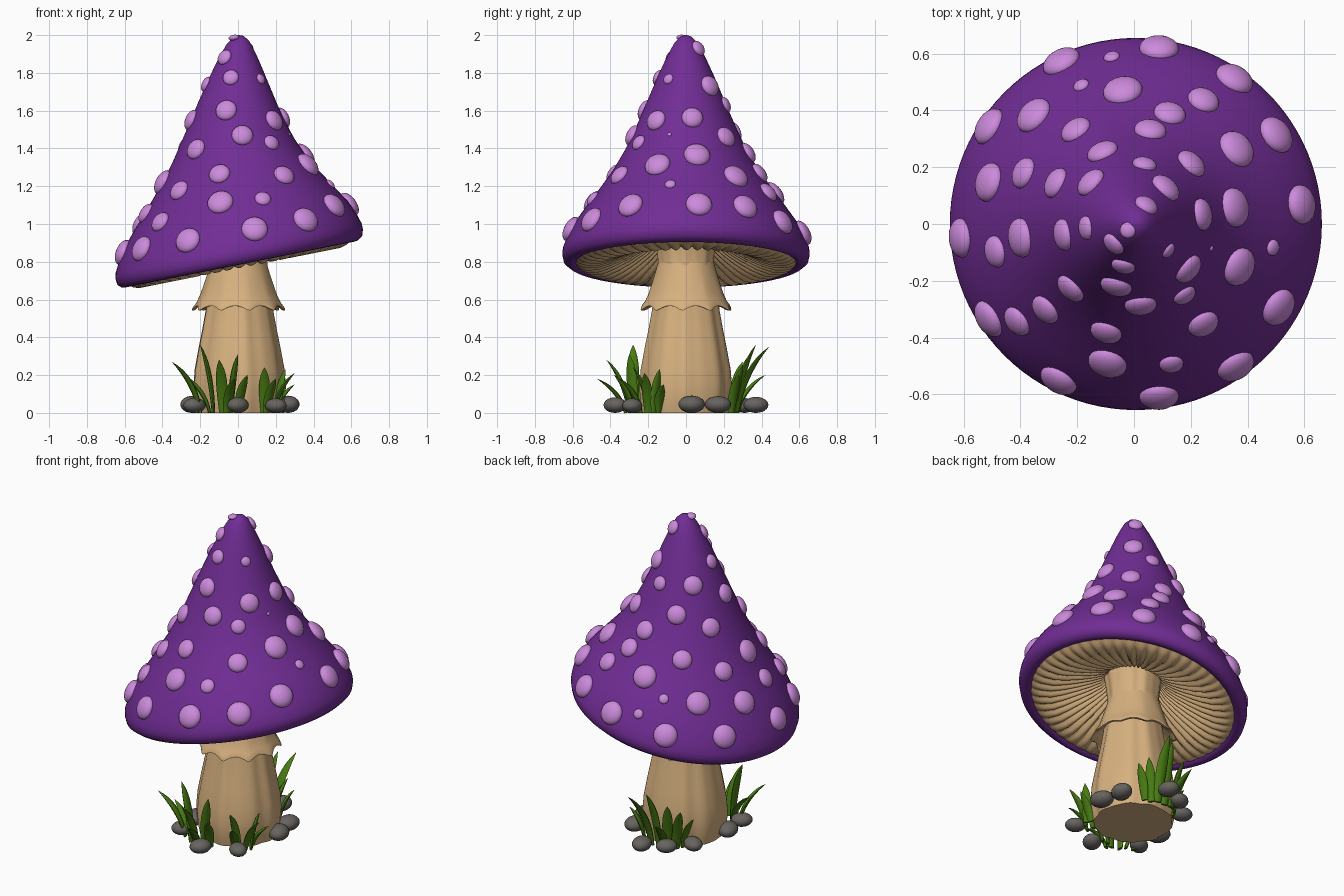
import bpy, bmesh, math, random
from mathutils import Vector, Matrix

if "Cube" in bpy.data.objects:
    bpy.data.objects.remove(bpy.data.objects["Cube"])

random.seed(4)
TAU = 2 * math.pi


def material(name, rgb):
    m = bpy.data.materials.new(name)
    m.diffuse_color = (*rgb, 1)
    m.use_nodes = True
    m.node_tree.nodes["Principled BSDF"].inputs["Base Color"].default_value = m.diffuse_color
    return m


PURPLE = material("purple", (0.165, 0.026, 0.30))
PINK = material("pink_violet", (0.60, 0.255, 0.71))
TAN = material("tan", (0.68, 0.44, 0.215))
GREEN = material("grass_green", (0.065, 0.20, 0.006))
GREY = material("stone_grey", (0.135, 0.125, 0.115))


def finish(bm, name, mat, angle=60):
    bmesh.ops.recalc_face_normals(bm, faces=bm.faces)
    me = bpy.data.meshes.new(name)
    bm.to_mesh(me)
    bm.free()
    me.materials.append(mat)
    ob = bpy.data.objects.new(name, me)
    bpy.context.collection.objects.link(ob)
    bpy.ops.object.select_all(action='DESELECT')
    ob.select_set(True)
    bpy.context.view_layer.objects.active = ob
    bpy.ops.object.shade_smooth_by_angle(angle=math.radians(angle))
    return ob


def loft(bm, rings, cap_start=False, cap_end=False):
    """Skin a list of closed rings of points."""
    vs = [[bm.verts.new(p) for p in ring] for ring in rings]
    n = len(vs[0])
    for a, b in zip(vs, vs[1:]):
        for i in range(n):
            j = (i + 1) % n
            bm.faces.new((a[i], a[j], b[j], b[i]))
    if cap_start:
        bm.faces.new(vs[0][::-1])
    if cap_end:
        bm.faces.new(vs[-1])


def revolve(name, profile, segs, point, mat, caps=(False, False)):
    bm = bmesh.new()
    loft(bm, [[point(r, h, TAU * i / segs) for i in range(segs)]
              for r, h in profile], *caps)
    return finish(bm, name, mat)


# --- Cap: leaning cone with a rolled rim ---
SLOPE = 0.2
OUTER = [(0.004, 2.0), (0.03, 1.99), (0.06, 1.96), (0.088, 1.91), (0.113, 1.86),
         (0.145, 1.79), (0.188, 1.69), (0.23, 1.59), (0.274, 1.49), (0.322, 1.39),
         (0.38, 1.29), (0.45, 1.19), (0.525, 1.09), (0.59, 1.0), (0.632, 0.92),
         (0.652, 0.87), (0.655, 0.84)]
LIP = [(0.648, 0.807), (0.625, 0.788), (0.60, 0.785), (0.58, 0.795), (0.57, 0.82)]


def shift(h):
    t = min(max((h - 0.8) / 1.2, 0), 1)
    return 0.01 * (1 - t) - 0.03 * math.sin(math.pi * t)


def cap_point(r, h, a):
    x = r * math.cos(a)
    return Vector((x + shift(h), r * math.sin(a), h + SLOPE * x))


def cap_radius(h):
    for (r0, h0), (r1, h1) in zip(OUTER, OUTER[1:]):
        if h1 <= h <= h0:
            return r0 + (r1 - r0) * (h0 - h) / (h0 - h1)
    return OUTER[-1][0]


revolve("cap", OUTER + LIP, 96, cap_point, PURPLE, (True, False))

# --- Gills: pleated underside ---
GILLS = [(0.59, 0.80), (0.565, 0.782), (0.53, 0.775), (0.47, 0.778), (0.40, 0.80),
         (0.32, 0.835), (0.25, 0.87), (0.19, 0.905), (0.13, 0.97)]


def gill_point(r, h, a):
    w = 0.013 * math.sin(math.pi * min(max((r - 0.11) / 0.48, 0), 1)) ** 0.5
    return cap_point(r, h + w * (1 - 2 * abs(math.sin(26 * a + 3 * r))), a)


revolve("gills", GILLS, 416, gill_point, TAN)

# --- Spots: plan positions dropped onto the cap surface, grouped by size ---
SPOTS = {
    0.070: [(-.26, .58), (.09, .63), (.36, .52), (-.36, .39), (-.52, .35), (-.52, .15),
            (.37, .27), (.51, .32), (.60, .07), (-.41, -.05), (-.62, -.05), (.38, -.155),
            (-.52, -.34), (.52, -.30), (-.095, -.50), (-.27, -.56), (.09, -.62),
            (.365, -.51), (-.04, .48), (.365, .06)],
    0.057: [(.25, .445), (.13, .40), (.06, .34), (-.21, .34), (-.115, .265), (-.16, .155),
            (-.285, .15), (-.40, .185), (.21, .22), (.12, .135), (.25, .035), (-.26, -.04),
            (-.50, -.10), (.20, -.165), (-.23, -.235), (-.065, -.23), (.025, -.295),
            (-.32, -.31), (-.42, -.35), (-.10, -.39), (.25, -.36)],
    0.043: [(.05, .075), (-.18, -.015), (-.08, -.08), (-.04, -.16), (.04, .22),
            (.135, -.505), (.185, -.26)],
    0.029: [(-.08, .60), (-.19, .50), (.13, -.10), (.50, -.085), (-.012, -.012)],
    0.010: [(.285, -.09)],
}
bm = bmesh.new()
for size, places in SPOTS.items():
    for x, y in places:
        heights = [0.93 + i * 0.005 for i in range(213)]
        h = min(heights, key=lambda v: abs(cap_radius(v) + 0.012 - math.hypot(x - shift(v), y)))
        a = math.atan2(y, x - shift(h))
        p = cap_point(cap_radius(h), h, a)
        along = cap_point(cap_radius(h), h, a + 0.01) - cap_point(cap_radius(h), h, a - 0.01)
        down = cap_point(cap_radius(h - 0.02), h - 0.02, a) - cap_point(cap_radius(h + 0.02), h + 0.02, a)
        normal = down.cross(along).normalized()
        rot = normal.to_track_quat('Z', 'Y').to_matrix().to_4x4()
        bmesh.ops.create_uvsphere(
            bm, u_segments=20, v_segments=12, radius=1,
            matrix=Matrix.Translation(p) @ rot @ Matrix.Diagonal((size, size, size * 0.55, 1)))
finish(bm, "spots", PINK)

# --- Stem: gently fluted, widening to the base ---
STEM = [(0.225, 0.0), (0.238, 0.06), (0.243, 0.14), (0.236, 0.23), (0.216, 0.34),
        (0.196, 0.44), (0.178, 0.54), (0.163, 0.64), (0.15, 0.74), (0.146, 0.81),
        (0.154, 0.88), (0.165, 0.95)]


def stem_point(r, h, a):
    k = r * (1 + 0.018 * math.cos(9 * a) + 0.010 * math.cos(14 * a + 1))
    return (k * math.cos(a) + 0.005, k * math.sin(a), h)


revolve("stem", STEM, 84, stem_point, TAN, (True, True))

# --- Skirt: flared collar with a scalloped edge ---
SKIRT = [(0.147, 0.80), (0.163, 0.745), (0.180, 0.69), (0.198, 0.635), (0.218, 0.59),
         (0.235, 0.568), (0.236, 0.556), (0.222, 0.556), (0.195, 0.585), (0.16, 0.62)]


def skirt_point(r, h, a):
    flare = min(max((r - 0.15) / 0.085, 0), 1)
    wave = abs(math.sin(5 * a + 0.4)) - 0.6
    k = r * (1 - 0.09 * flare * wave)
    return (k * math.cos(a) + 0.003, k * math.sin(a), h + 0.028 * flare * wave)


revolve("skirt", SKIRT, 100, skirt_point, TAN)

# --- Grass: base x, y then tip x, y, z ---
BLADES = [
    (-.20, -.24, -.35, -.30, .27), (-.13, -.28, -.20, -.28, .36), (-.15, -.25, -.29, -.22, .20),
    (-.08, -.30, -.10, -.42, .28), (-.04, -.28, .00, -.30, .31), (-.06, -.32, -.02, -.47, .18),
    (.00, -.28, .05, -.38, .20),
    (.14, -.20, .14, -.28, .24), (.19, -.20, .30, -.22, .21), (.20, -.15, .30, -.12, .15),
    (.15, -.24, .20, -.35, .18), (.21, -.17, .25, -.14, .23),
    (.00, .27, .02, .37, .36), (.05, .27, .10, .44, .35), (.08, .25, .14, .30, .25),
    (-.04, .27, -.08, .42, .20), (-.10, .24, -.17, .30, .27), (-.12, .20, -.20, .21, .20),
    (-.06, .27, -.10, .33, .30), (.12, .24, .20, .28, .20)]
bm = bmesh.new()
for bx, by, tx, ty, tz in BLADES:
    base, tip = Vector((bx, by, 0)), Vector((tx, ty, tz))
    bend = base + (tip - base) * 0.2
    bend.z = tz * 0.65
    lean = Vector((tx - bx, ty - by, 0)).normalized()
    side = Vector((-lean.y, lean.x, 0))
    half = 0.021 + 0.03 * tz
    rings = []
    for i in range(10):
        t = i / 9
        c = base * (1 - t) ** 2 + bend * (2 * t * (1 - t)) + tip * t * t
        tangent = ((bend - base) * (1 - t) + (tip - bend) * t).normalized()
        out = side.cross(tangent)
        w = half * (0.65 + 1.2 * t) * (1 - t ** 2.2) + 0.001
        rings.append([c + side * (w * math.cos(q)) + out * (0.42 * w * math.sin(q))
                      for q in (TAU * k / 8 for k in range(8))])
    loft(bm, rings, True, True)
finish(bm, "grass", GREEN)

# --- Pebbles around the base ---
PEBBLES = [(-.23, -.23), (0, -.375), (.2, -.285), (.265, .03), (.235, .17),
           (.05, .37), (-.08, .31), (-.19, .2), (-.245, -.07)]
bm = bmesh.new()
for x, y in PEBBLES:
    s = random.uniform(0.9, 1.1)
    turn = Matrix.Rotation(random.uniform(0, TAU), 4, 'Z')
    bmesh.ops.create_uvsphere(
        bm, u_segments=18, v_segments=12, radius=1,
        matrix=Matrix.Translation((x, y, 0.042 * s)) @ turn
        @ Matrix.Diagonal((0.066 * s, 0.055 * s, 0.042 * s, 1)))
finish(bm, "pebbles", GREY)
